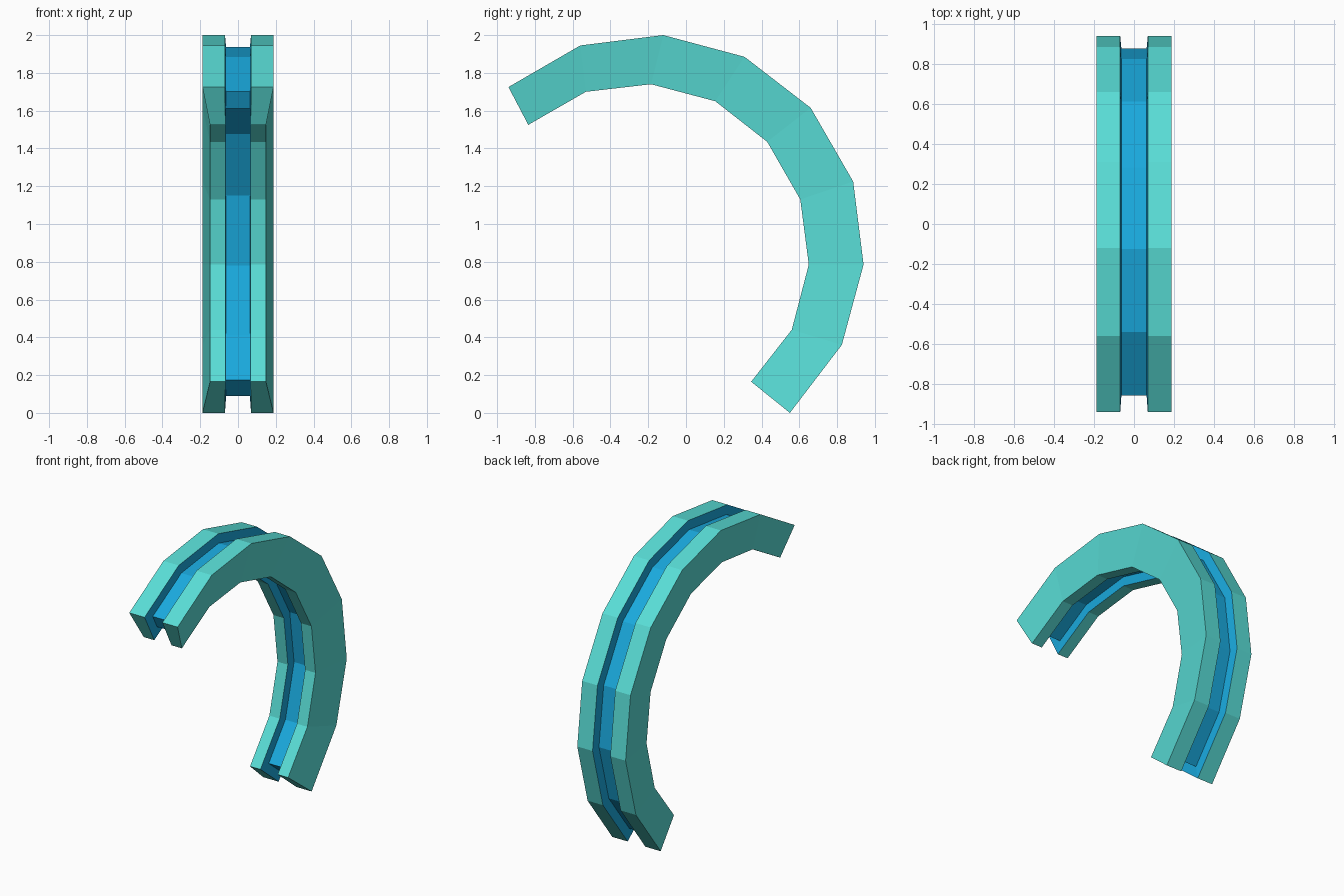
import bpy, bmesh
from mathutils import Vector

if "Cube" in bpy.data.objects:
    bpy.data.objects.remove(bpy.data.objects["Cube"])

# Side profile (y, z): outer edge from upper front tip to lower tip, and inner edge
outer = [(-.94, 1.725), (-.56, 1.945), (-.12, 2.0), (.31, 1.885), (.66, 1.615),
         (.885, 1.225), (.94, .785), (.825, .36), (.55, 0)]
inner = [(-.835, 1.525), (-.53, 1.70), (-.185, 1.74), (.155, 1.65), (.43, 1.435),
         (.605, 1.13), (.65, .785), (.56, .44), (.345, .165)]
n = len(outer)
loop = [Vector(p) for p in outer + inner[::-1]]
m = len(loop)


def inset(points, d):
    """Mitred inward offset of a clockwise outline."""
    result = []
    for i, p in enumerate(points):
        a = (p - points[i - 1]).normalized()
        b = (points[(i + 1) % len(points)] - p).normalized()
        na, nb = Vector((a.y, -a.x)), Vector((b.y, -b.x))
        result.append(p + (na + nb) * (d / (1 + na.dot(nb))))
    return result


def material(name, color):
    mat = bpy.data.materials.new(name)
    mat.diffuse_color = (*color, 1)
    mat.use_nodes = True
    mat.node_tree.nodes["Principled BSDF"].inputs["Base Color"].default_value = mat.diffuse_color
    return mat


floor = inset(loop, 0.062)

# Cross-section rings: outline, half width at outer edge, half width at inner edge
half = [(loop, .188, .148), (loop, .069, .067), (floor, .063, .063)]
rings = [(o, -a, -b) for o, a, b in half] + [(o, a, b) for o, a, b in half[::-1]]

bm = bmesh.new()
verts = [[bm.verts.new((xo if i < n else xi, p.x, p.y)) for i, p in enumerate(o)]
         for o, xo, xi in rings]

# Rims (material 0) and groove walls and floor (material 1)
for k in range(len(verts) - 1):
    for i in range(m):
        j = (i + 1) % m
        f = bm.faces.new((verts[k][i], verts[k][j], verts[k + 1][j], verts[k + 1][i]))
        f.material_index = 0 if k in (0, 4) else 1

# Side faces
for ring in (verts[0], verts[-1]):
    for i in range(n - 1):
        bm.faces.new((ring[i], ring[i + 1], ring[m - 2 - i], ring[m - 1 - i]))

bmesh.ops.recalc_face_normals(bm, faces=bm.faces)
mesh = bpy.data.meshes.new("grooved_arch")
bm.to_mesh(mesh)
bm.free()
mesh.materials.append(material("teal", (.10, .73, .68)))
mesh.materials.append(material("blue", (.01, .40, .73)))
bpy.context.collection.objects.link(bpy.data.objects.new("grooved_arch", mesh))
